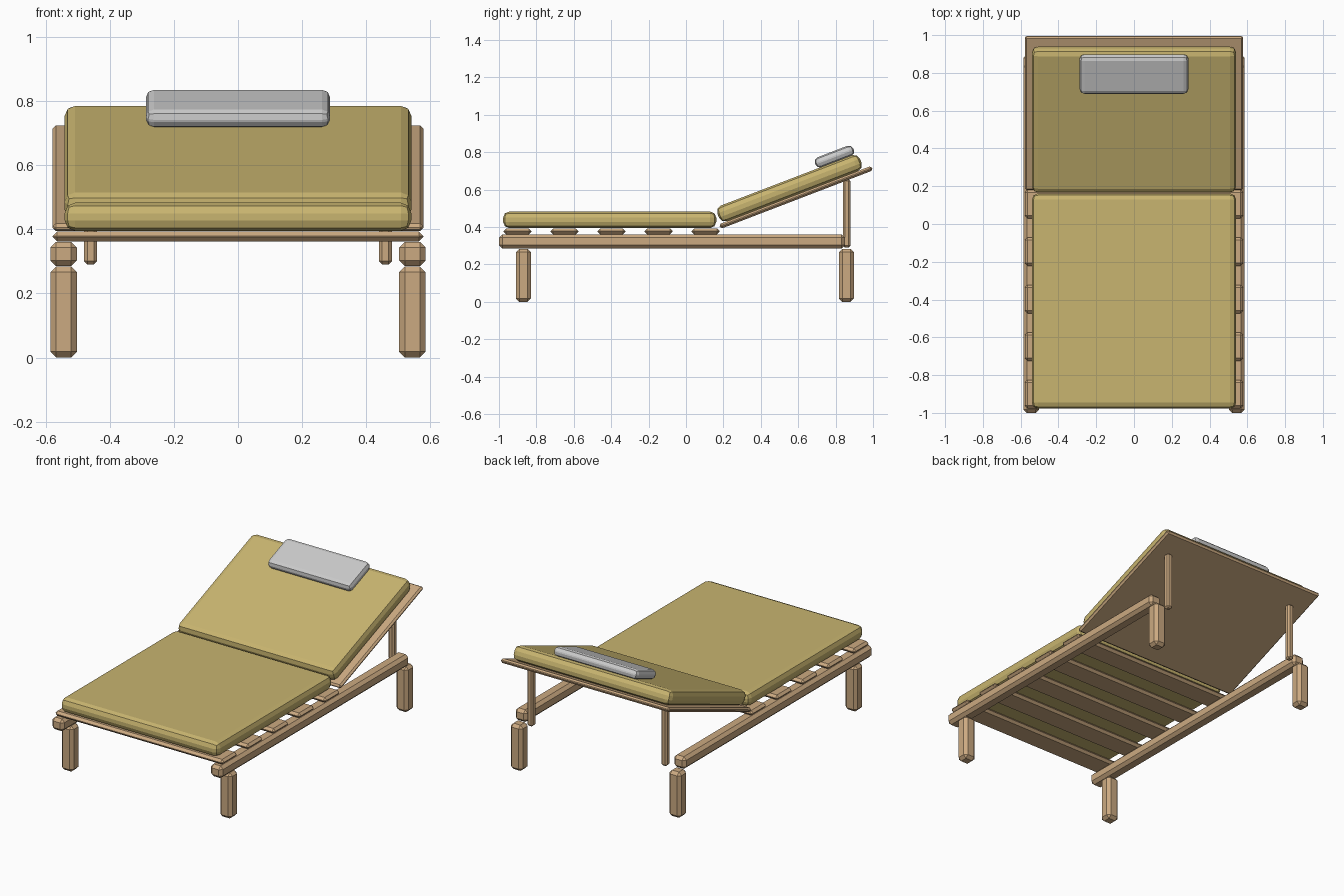
import bpy, math
from mathutils import Matrix, Vector

if "Cube" in bpy.data.objects:
    bpy.data.objects.remove(bpy.data.objects["Cube"])


def material(name, colour):
    m = bpy.data.materials.new(name)
    m.diffuse_color = (*colour, 1)
    m.use_nodes = True
    m.node_tree.nodes["Principled BSDF"].inputs["Base Color"].default_value = m.diffuse_color
    return m


wood = material("wood", (0.60, 0.40, 0.22))
fabric = material("cushion_fabric", (0.58, 0.46, 0.16))


def block(name, centre, size, bevel, mat=None, segments=1, tilt=0.0):
    """Bevelled box, optionally tilted about the x axis."""
    bpy.ops.mesh.primitive_cube_add(size=1)
    ob = bpy.context.object
    ob.name = name
    ob.data.transform(Matrix.Diagonal((*size, 1)))
    ob.location = centre
    ob.rotation_euler.x = tilt
    mod = ob.modifiers.new("bevel", 'BEVEL')
    mod.width = bevel
    mod.segments = segments
    mod.limit_method = 'NONE'
    if mat:
        ob.data.materials.append(mat)
    return ob


# Legs, side rails and backrest struts, on both sides
for side, sx in (("left", -1), ("right", 1)):
    x = 0.544 * sx
    block(f"front_leg_{side}", (x, -0.869, 0.142), (0.083, 0.08, 0.284), 0.018, wood)
    block(f"rear_leg_{side}", (x, 0.858, 0.142), (0.083, 0.08, 0.284), 0.018, wood)
    block(f"side_rail_{side}", (x, -0.075, 0.323), (0.083, 1.85, 0.076), 0.018, wood)
    block(f"backrest_strut_{side}", (0.46 * sx, 0.859, 0.473), (0.04, 0.04, 0.365), 0.01, wood)

# Seat slats
for i in range(5):
    block(f"seat_slat_{i + 1}", (0, -0.901 + i * 0.2515, 0.377), (1.156, 0.15, 0.031), 0.014, wood)

# Seat cushion
block("seat_cushion", (0, -0.408, 0.439), (1.082, 1.14, 0.088), 0.033, fabric, 2)

# Tilted backrest: board, cushion and pillow stacked along its normal
tilt = math.radians(21)
origin = Vector((0, 0.588, 0.559))
rot = Matrix.Rotation(tilt, 3, 'X')


def on_back(along, out):
    return origin + rot @ Vector((0, along, out))


block("backrest_board", on_back(0, 0), (1.156, 0.872, 0.026), 0.01, wood, 1, tilt)
block("backrest_cushion", on_back(-0.015, 0.058), (1.082, 0.817, 0.09), 0.033, fabric, 2, tilt)
block("head_pillow", on_back(0.27, 0.130), (0.575, 0.22, 0.058), 0.025, None, 2, tilt)
